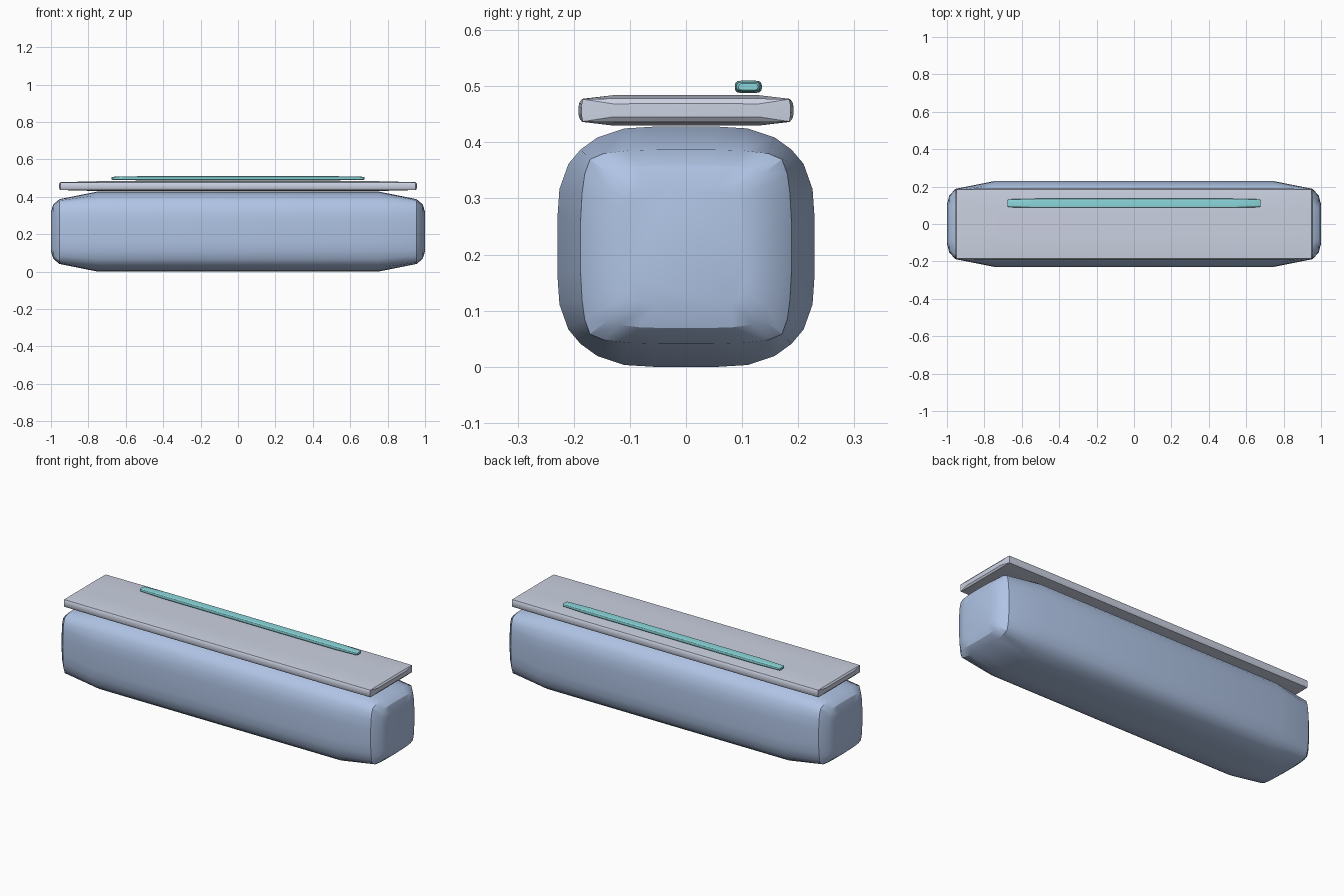
import bpy
import bmesh
from math import radians


def material(name, color):
    m = bpy.data.materials.new(name)
    m.use_nodes = True
    m.diffuse_color = (*color, 1)
    m.node_tree.nodes["Principled BSDF"].inputs["Base Color"].default_value = (*color, 1)
    return m


def section(quarter):
    """Mirror one quarter outline (unit y, z) into a full loop."""
    half = quarter + [(-y, z) for y, z in reversed(quarter)]
    return half + [(-y, -z) for y, z in half]


def loft(name, rings, centre, mat):
    """Skin rings (x, half depth, half height, quarter outline), mirrored in x."""
    bm = bmesh.new()
    rings = [(-x, *r) for x, *r in rings] + [(x, *r) for x, *r in reversed(rings)]
    loops = [[bm.verts.new((x, y * sy, z * sz)) for y, z in section(q)]
             for x, sy, sz, q in rings]
    for a, b in zip(loops, loops[1:]):
        for i in range(len(a)):
            j = (i + 1) % len(a)
            bm.faces.new((a[i], a[j], b[j], b[i]))
    bm.faces.new(loops[0])
    bm.faces.new(loops[-1])
    bmesh.ops.recalc_face_normals(bm, faces=bm.faces)
    mesh = bpy.data.meshes.new(name)
    bm.to_mesh(mesh)
    bm.free()
    mesh.materials.append(mat)
    obj = bpy.data.objects.new(name, mesh)
    obj.location = centre
    bpy.context.collection.objects.link(obj)
    bpy.ops.object.select_all(action='DESELECT')
    obj.select_set(True)
    bpy.context.view_layer.objects.active = obj
    bpy.ops.object.shade_smooth_by_angle(angle=radians(30))
    return obj


if "Cube" in bpy.data.objects:
    bpy.data.objects.remove(bpy.data.objects["Cube"])

blue = material("steel blue", (0.43, 0.55, 0.78))
grey = material("pale grey", (0.60, 0.64, 0.76))
teal = material("teal", (0.26, 0.68, 0.71))

# Quarter outlines
soft = [(1, .25), (.985, .48), (.915, .69), (.82, .81), (.69, .91), (.48, .985), (.25, 1)]
square = [(1, .25), (.985, .55), (.96, .75), (.91, .9), (.78, .96), (.55, .99), (.25, 1)]
flat = [(1, .2), (.99, .5), (.965, .76), (.68, 1), (.3, 1)]
slab = [(1, .2), (1, .5), (.99, .95), (.68, 1), (.3, 1)]
pill = [(1, .3), (.95, .65), (.8, .92), (.5, 1), (.2, 1)]

# Padded body with tapered ends and domed caps
loft("body", [(1.0, .105, .105, square), (.988, .152, .145, square),
              (.955, .188, .173, square), (.75, .229, .214, soft)],
     (0, 0, .214), blue)

# Thin lid floating on the body
loft("top_plate", [(.957, .13, .012, slab), (.95, .186, .021, slab),
                   (.72, .192, .027, flat)],
     (0, 0, .457), grey)

# Narrow strip above the plate, toward the back
loft("light_strip", [(.675, .017, .006, pill), (.67, .021, .008, pill),
                     (.53, .024, .011, pill)],
     (0, .111, .499), teal)
